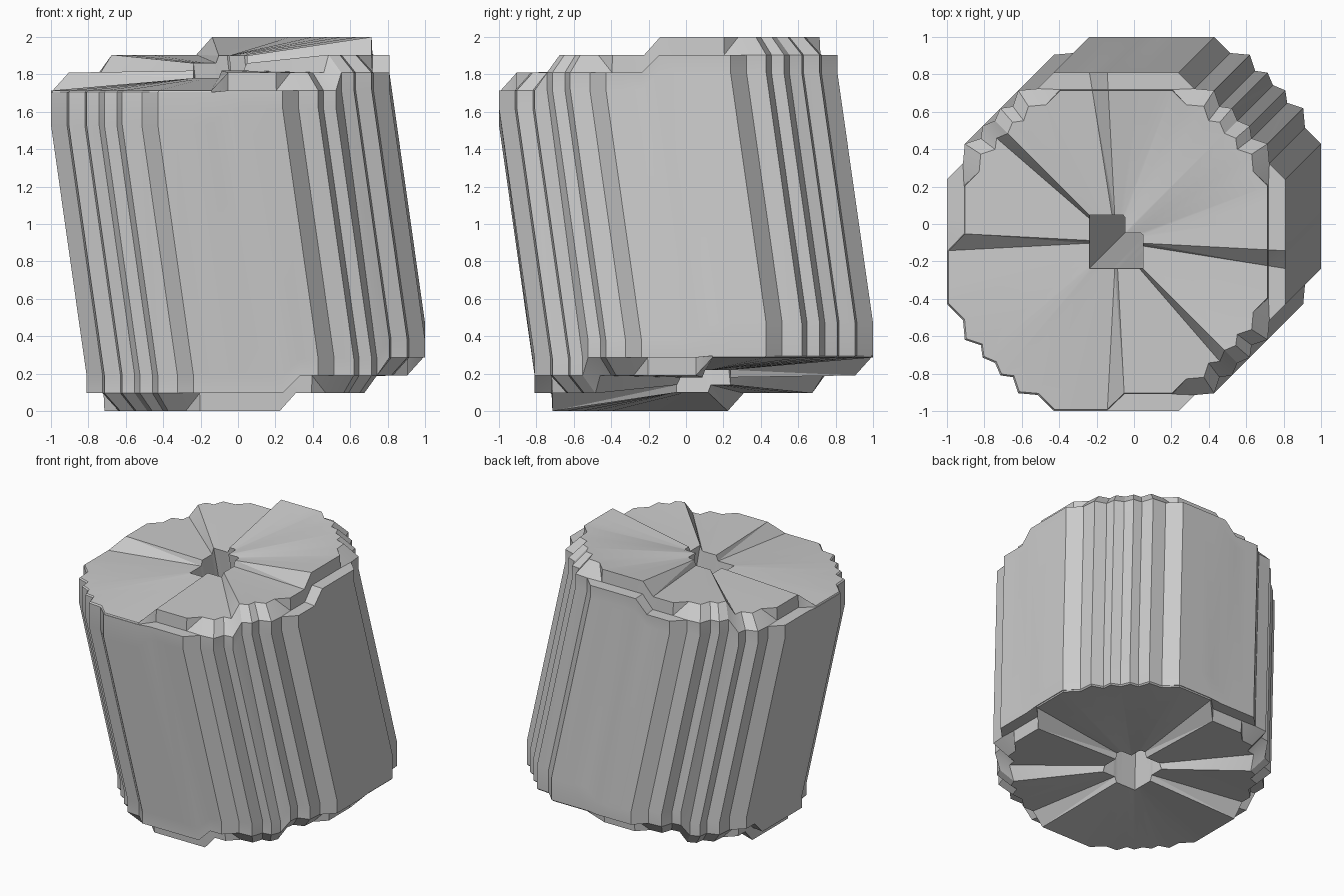
import bpy, bmesh, math

cube = bpy.data.objects.get("Cube")
if cube:
    bpy.data.objects.remove(cube, do_unlink=True)

CELL = 2 / 21
AXIS = -CELL          # top centre offset in x and y; the base is offset the other way
TOP_REACH = 48.1      # half angle of the highest step on each end
BASE_REACH = 54.1

# Stepped quarter outline, in cells, turned four times
half = [(9.5, 0.5), (9.5, 1.5), (9.5, 2.5), (9.5, 3.5),
        (8.6, 4.4), (8.5, 5.5), (7.6, 5.8), (7.5, 6.5)]
quarter = half + [(6.8, 6.8)] + [(y, x) for x, y in reversed(half)]
outline = []
for turn in range(4):
    outline += quarter
    quarter = [(-y, x) for x, y in quarter]


def sector(x, y, reach):
    """Step number of the end face: 0 at the highest sector, 3 at the lowest."""
    away = abs((math.degrees(math.atan2(y, x)) - 45 + 180) % 360 - 180)
    return sum(away > limit for limit in (reach, 90.5, 134))


def profile(x, y, reach):
    """Points from the slanted wall, over the rim, onto the end face."""
    k = sector(x, y, reach)
    level = 2 - k * CELL
    inset = (1, 1, 1, 0.1)[k]
    rim = level - inset * CELL
    wall = (1.81, 1.72, 1.62, 1.53)[k]
    inner = 1 - inset / 9.5
    # flat sides carry a square ledge, stepped corners a chamfer
    ledge = inner + 0.005 if max(abs(x), abs(y)) > 9 else 1
    rows = [(1, wall), (1, rim), (ledge, rim), (inner, level)]
    return [(x * CELL * s + AXIS, y * CELL * s + AXIS, z) for s, z in rows]


def bore(x, y):
    """Point of the square bore, notched at its back left corner, towards x, y."""
    s = 1.5 / max(abs(x), abs(y))
    if min(x, y) * s > 0.5:
        s = 0.5 / min(x, y)
    return x * s * CELL, y * s * CELL


# Leaning drum: each outline point makes a closed loop through wall, ends and bore
bm = bmesh.new()
loops = []
for x, y in outline:
    hx, hy = bore(x, y)
    base = [(-a, -b, 2 - c) for a, b, c in profile(-x, -y, BASE_REACH)]
    low = (hx - AXIS, hy - AXIS, 0.1 + 0.04 * sector(-x, -y, BASE_REACH))
    high = (hx + AXIS, hy + AXIS, 1.9 - 0.04 * sector(x, y, TOP_REACH))
    points = [low] + base[::-1] + profile(x, y, TOP_REACH) + [high]
    loops.append([bm.verts.new(p) for p in points])
for i, loop in enumerate(loops):
    following = loops[(i + 1) % len(loops)]
    for j in range(len(loop)):
        n = (j + 1) % len(loop)
        bm.faces.new((loop[j], following[j], following[n], loop[n]))
bmesh.ops.remove_doubles(bm, verts=bm.verts, dist=0.0004)
bmesh.ops.triangulate(bm, faces=[f for f in bm.faces if len(f.verts) > 3])
bmesh.ops.recalc_face_normals(bm, faces=bm.faces)

mesh = bpy.data.meshes.new("leaning_drum")
bm.to_mesh(mesh)
bm.free()
drum = bpy.data.objects.new("leaning_drum", mesh)
bpy.context.collection.objects.link(drum)

# Plain grey
grey = bpy.data.materials.new("plain_grey")
grey.use_nodes = True
colour = (0.6, 0.6, 0.6, 1)
grey.diffuse_color = colour
grey.node_tree.nodes["Principled BSDF"].inputs["Base Color"].default_value = colour
mesh.materials.append(grey)

bpy.ops.object.select_all(action='DESELECT')
drum.select_set(True)
bpy.context.view_layer.objects.active = drum
bpy.ops.object.shade_smooth_by_angle(angle=math.radians(20))
